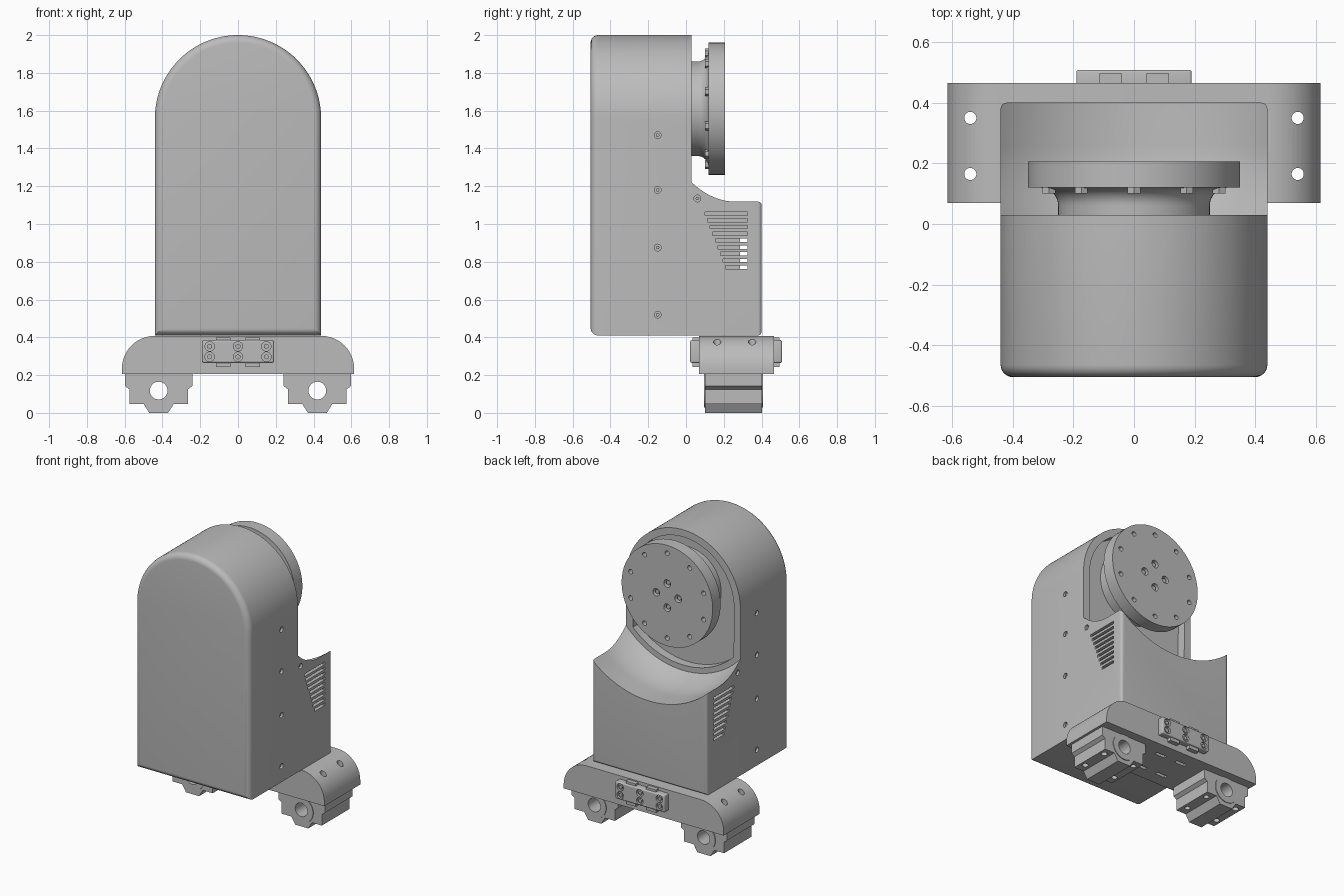
import bpy, bmesh
from math import sin, cos, pi, radians
from mathutils import Matrix, Vector

cube = bpy.data.objects.get("Cube")
if cube:
    bpy.data.objects.remove(cube)

grey = bpy.data.materials.new("plain grey")
grey.use_nodes = True
COLOR = (0.5, 0.5, 0.5, 1)
grey.diffuse_color = COLOR
for node in grey.node_tree.nodes:
    if node.type == 'BSDF_PRINCIPLED':
        node.inputs["Base Color"].default_value = COLOR


# ---------- helpers ----------
def finish(name, bm):
    bmesh.ops.recalc_face_normals(bm, faces=bm.faces)
    mesh = bpy.data.meshes.new(name)
    bm.to_mesh(mesh)
    bm.free()
    mesh.materials.append(grey)
    obj = bpy.data.objects.new(name, mesh)
    bpy.context.collection.objects.link(obj)
    return obj


def arc(cx, cz, r, start, end, n):
    angles = [radians(start + (end - start) * i / n) for i in range(n + 1)]
    return [(cx + r * cos(a), cz + r * sin(a)) for a in angles]


def prism(name, outline, y0, y1, front_round=0, back_round=0):
    bm = bmesh.new()
    face = bm.faces.new([bm.verts.new((x, y0, z)) for x, z in outline])
    ext = bmesh.ops.extrude_face_region(bm, geom=[face])["geom"]
    bmesh.ops.translate(bm, vec=(0, y1 - y0, 0),
                        verts=[v for v in ext if isinstance(v, bmesh.types.BMVert)])
    for y, size in ((y0, front_round), (y1, back_round)):
        if size:
            rim = [e for e in bm.edges if all(abs(v.co.y - y) < 1e-5 for v in e.verts)]
            bmesh.ops.bevel(bm, geom=rim, offset=size, segments=6, profile=0.5,
                            affect='EDGES', clamp_overlap=True)
    return finish(name, bm)


def box(name, x, y, z, rounding=0):
    bm = bmesh.new()
    bmesh.ops.create_cube(bm, size=1)
    for v in bm.verts:
        v.co = Vector([(lo + hi) / 2 + c * (hi - lo)
                       for c, (lo, hi) in zip(v.co, (x, y, z))])
    if rounding:
        bmesh.ops.bevel(bm, geom=bm.edges[:], offset=rounding, segments=3,
                        profile=0.5, affect='EDGES')
    return finish(name, bm)


def rod(name, axis, center, r, length, sides=24):
    turn = {'X': Matrix.Rotation(pi / 2, 4, 'Y'), 'Y': Matrix.Rotation(pi / 2, 4, 'X'),
            'Z': Matrix.Identity(4)}[axis]
    bm = bmesh.new()
    bmesh.ops.create_cone(bm, cap_ends=True, segments=sides, radius1=r, radius2=r,
                          depth=length, matrix=Matrix.Translation(center) @ turn)
    return finish(name, bm)


def lathe(name, profile, cz, sides=96):
    # spin a (y, radius) profile about the y axis at height cz
    bm = bmesh.new()
    verts = [bm.verts.new((r, y, cz)) for y, r in profile]
    edges = [bm.edges.new(pair) for pair in zip(verts, verts[1:])]
    bmesh.ops.spin(bm, geom=verts + edges, cent=(0, 0, cz), axis=(0, 1, 0),
                   angle=2 * pi, steps=sides, use_duplicate=False)
    bmesh.ops.remove_doubles(bm, verts=bm.verts, dist=1e-5)
    return finish(name, bm)


def join(name, parts):
    bm = bmesh.new()
    for part in parts:
        bm.from_mesh(part.data)
        bpy.data.objects.remove(part)
    return finish(name, bm)


def cut(obj, parts):
    cutter = join("cutter", parts)
    cutter.hide_render = True
    mod = obj.modifiers.new("cut", 'BOOLEAN')
    mod.operation, mod.solver, mod.object = 'DIFFERENCE', 'EXACT', cutter
    bpy.context.view_layer.objects.active = obj
    bpy.ops.object.modifier_apply(modifier=mod.name)
    bpy.data.objects.remove(cutter)


AXIS_Z = 1.61          # height of the rotating flange
SIDES = (-1, 1)

# ---------- housing: arched block, scooped out behind the flange ----------
housing = prism("housing", [(-0.44, 0.41), (0.44, 0.41)] + arc(0, 1.56, 0.44, 0, 180, 64),
                -0.505, 0.4, 0.04, 0.02)
scoop = [(0.03 + 0.23 * i / 10, 0.66 - 0.072 * (1 - i / 10) ** 2) for i in range(11)]
cut(housing, [lathe("scoop", [(0.03, 0)] + scoop + [(0.6, 0.66), (0.6, 0)], AXIS_Z)])
cut(housing, [prism("recess", arc(0, AXIS_Z, 0.55, 225.2, 314.8, 32)
                    + arc(0, 1.56, 0.39, 0, 180, 48), -0.03, 0.06)])
cut(housing, [box("cavity", (-0.4, 0.4), (0.285, 0.35), (0.7, 0.93))])

# vent slots and side screws
slots, holes, screws = [], [], []
for s in SIDES:
    for i in range(9):
        z = 1.055 - 0.0355 * i
        slots.append(box("slot", sorted((s * 0.39, s * 0.5)),
                         (0.1 + 0.0138 * i, 0.325), (z - 0.009, z + 0.009)))
    for y, z in ((-0.15, 1.47), (-0.15, 1.18), (-0.15, 0.875), (-0.15, 0.52), (0.06, 1.135)):
        holes.append(rod("hole", 'X', (s * 0.44, y, z), 0.018, 0.05))
        screws.append(rod("screw", 'X', (s * 0.42, y, z), 0.01, 0.02, 6))
cut(housing, slots)
cut(housing, holes)
join("housing_screws", screws)

# ---------- flange and hub ----------
flare = [(0.12 - 0.06 * cos(a), 0.31 - 0.06 * sin(a))
         for a in [pi / 2 * (1 - i / 8) for i in range(9)]]
flare = [(0.06 + 0.06 * sin(i * pi / 16), 0.31 - 0.06 * cos(i * pi / 16)) for i in range(9)]
flange = lathe("flange", [(-0.04, 0), (-0.04, 0.25)] + flare
               + [(0.12, 0.35), (0.207, 0.35), (0.207, 0)], AXIS_Z)
holes, bolts = [], []
for i in range(10):
    a = 2 * pi * i / 10
    x, z = 0.295 * sin(a), AXIS_Z + 0.295 * cos(a)
    holes.append(rod("hole", 'Y', (x, 0.2, z), 0.016, 0.06))
    bolts.append(rod("bolt", 'Y', (x, 0.115, z), 0.024, 0.03, 6))
for i in range(4):
    x, z = 0.084 * sin(i * pi / 2), AXIS_Z + 0.084 * cos(i * pi / 2)
    holes.append(rod("hole", 'Y', (x, 0.2, z), 0.026, 0.06))
    bolts.append(rod("bolt", 'Y', (x, 0.18, z), 0.016, 0.03, 6))
cut(flange, holes)
join("flange_bolts", bolts)

# ---------- base plate with rounded shoulders ----------
base = prism("base_plate", [(-0.615, 0.205), (0.615, 0.205)]
             + arc(0.44, 0.233, 0.175, 0, 90, 16) + arc(-0.44, 0.233, 0.175, 90, 180, 16),
             0.07, 0.465)


def mount_holes():
    return [rod("hole", 'Z', (s * 0.54, y, 0.2), 0.02, 0.6)
            for s in SIDES for y in (0.165, 0.35)]


cut(base, mount_holes())
cut(base, [box("slot", (s * 0.08 - 0.04, s * 0.08 + 0.04), (y - 0.012, y + 0.012), (0.18, 0.23))
           for s in SIDES for y in (0.17, 0.36)])

# ---------- connector blocks on both faces of the base ----------
for label, out, inn, d in (("front", 0.022, 0.1, -1), ("back", 0.508, 0.43, 1)):
    block = box(label + "_connector", (-0.19, 0.19), sorted((out, inn)), (0.265, 0.385), 0.008)
    spots = [(x, z) for x in (-0.15, 0, 0.15) for z in (0.297, 0.352)]
    cut(block, [rod("hole", 'Y', (x, out, z), 0.025, 0.03) for x, z in spots])
    join(label + "_connector_bolts",
         [rod("bolt", 'Y', (x, out - d * 0.012, z), 0.014, 0.016, 6) for x, z in spots])
    join(label + "_connector_tabs",
         [box("tab", (s * 0.078 - 0.038, s * 0.078 + 0.038),
              sorted((out - d * 0.012, inn)), (0.242, 0.4)) for s in SIDES])

# ---------- rail carriages ----------
half = [(0.05, 0), (0.08, 0.048), (0.155, 0.048), (0.155, 0.125), (0.178, 0.142), (0.178, 0.206)]
for s, label in zip(SIDES, ("right", "left")):
    cx = s * 0.42
    outline = [(cx + x, z) for x, z in half] + [(cx - x, z) for x, z in reversed(half)]
    carriage = prism(label + "_carriage", outline, 0.1, 0.403)
    cut(carriage, [rod("bore", 'Y', (cx, 0.25, 0.118), 0.047, 0.6, 40)])
    cut(carriage, mount_holes() + [rod("hole", 'Z', (s * 0.3, y, 0.04), 0.018, 0.08)
                                   for y in (0.165, 0.35)])
    for y, end in ((0.099, "front"), (0.404, "back")):
        ring = rod(label + "_" + end + "_bushing", 'Y', (cx, y, 0.118), 0.09, 0.008, 40)
        cut(ring, [rod("bore", 'Y', (cx, y, 0.118), 0.047, 0.1, 40)])

# ---------- smooth curved faces, keep hard edges ----------
bpy.ops.object.select_all(action='DESELECT')
for obj in bpy.data.objects:
    if obj.type == 'MESH' and obj.data.materials and obj.data.materials[0] == grey:
        obj.select_set(True)
        bpy.context.view_layer.objects.active = obj
bpy.ops.object.shade_smooth_by_angle(angle=radians(30))
